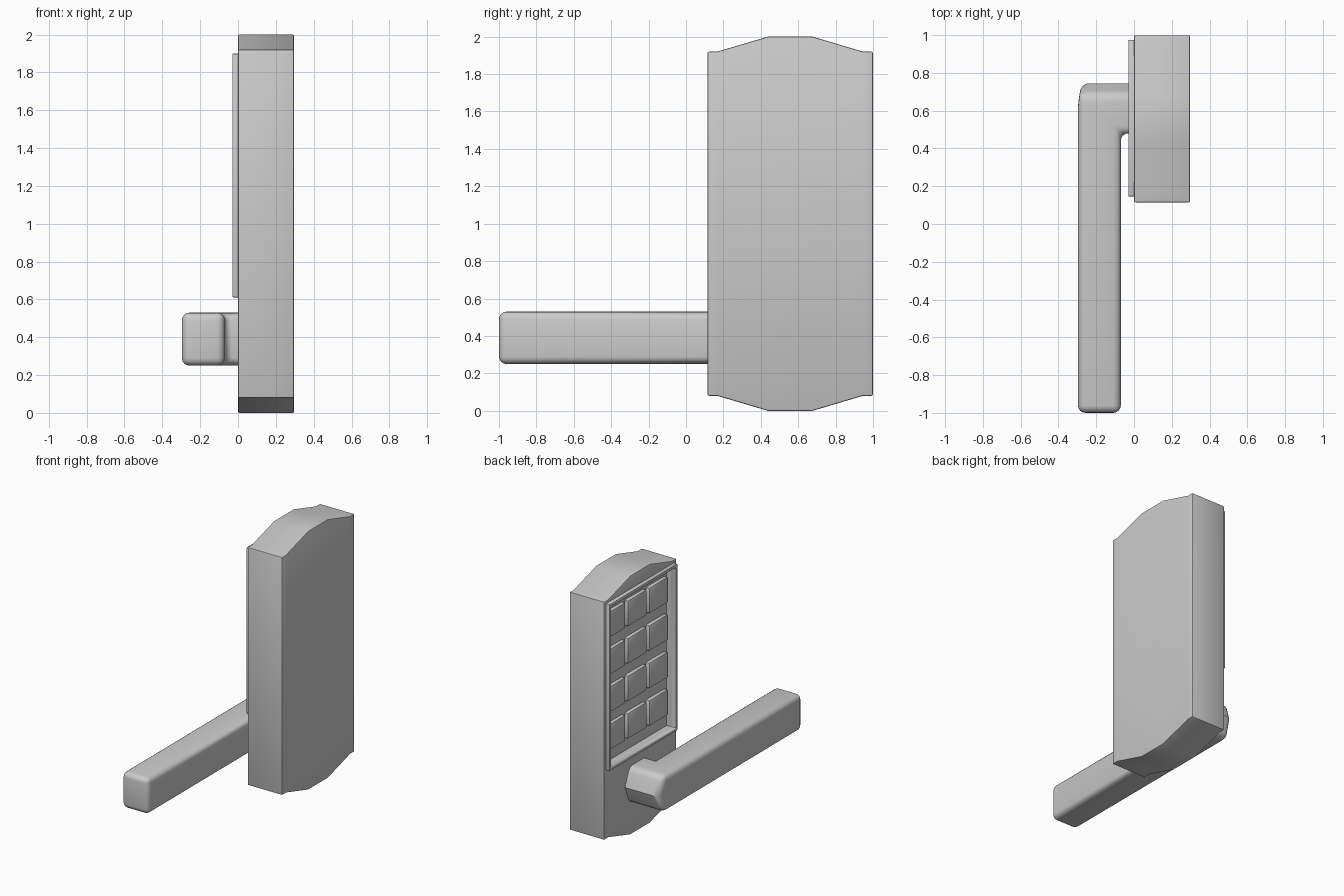
import bpy, bmesh, math

if "Cube" in bpy.data.objects:
    bpy.data.objects.remove(bpy.data.objects["Cube"], do_unlink=True)

grey = bpy.data.materials.new("satin grey")
grey.use_nodes = True
grey.diffuse_color = (0.6, 0.6, 0.6, 1)
grey.node_tree.nodes["Principled BSDF"].inputs["Base Color"].default_value = (0.6, 0.6, 0.6, 1)


def loft(name, rings):
    """Solid skinned through closed rings with equal point counts."""
    bm = bmesh.new()
    loops = [[bm.verts.new(p) for p in ring] for ring in rings]
    n = len(loops[0])
    for a, b in zip(loops, loops[1:]):
        for i in range(n):
            j = (i + 1) % n
            bm.faces.new((a[i], a[j], b[j], b[i]))
    bm.faces.new(loops[0])
    bm.faces.new(loops[-1])
    bmesh.ops.recalc_face_normals(bm, faces=bm.faces)
    mesh = bpy.data.meshes.new(name)
    bm.to_mesh(mesh)
    bm.free()
    mesh.materials.append(grey)
    obj = bpy.data.objects.new(name, mesh)
    bpy.context.collection.objects.link(obj)
    return obj


def box(name, x, y, z):
    rect = [(y[0], z[0]), (y[1], z[0]), (y[1], z[1]), (y[0], z[1])]
    return loft(name, [[(px, a, b) for a, b in rect] for px in x])


def activate(obj):
    bpy.ops.object.select_all(action='DESELECT')
    obj.select_set(True)
    bpy.context.view_layer.objects.active = obj


def bevel(obj, width, segments=2, angle=50):
    mod = obj.modifiers.new("rounded edges", 'BEVEL')
    mod.width, mod.segments = width, segments
    mod.limit_method = 'ANGLE'
    mod.angle_limit = math.radians(angle)
    activate(obj)
    bpy.ops.object.modifier_apply(modifier=mod.name)


def cut(obj, cutter):
    mod = obj.modifiers.new("pocket", 'BOOLEAN')
    mod.operation, mod.solver, mod.object = 'DIFFERENCE', 'EXACT', cutter
    activate(obj)
    bpy.ops.object.modifier_apply(modifier=mod.name)


def smooth(obj):
    activate(obj)
    bpy.ops.object.shade_smooth_by_angle(angle=math.radians(35))


# Housing: slab with a shallow peak at top and bottom
MID = 0.557
half = [(-0.442, 0.08), (-0.39, 0.08), (-0.12, 0), (0.12, 0), (0.39, 0.08), (0.442, 0.08)]
outline = [(MID + y, z) for y, z in half] + [(MID + y, 2 - z) for y, z in reversed(half)]
housing = loft("housing", [[(x, y, z) for y, z in outline] for x in (0, 0.297)])
bevel(housing, 0.008)

# Keypad surround, with a pocket sunk through it into the housing
surround = box("keypad_surround", (-0.03, 0.02), (0.145, 0.975), (0.61, 1.9))
pocket = box("pocket_cutter", (-0.1, 0.05), (0.165, 0.955), (0.635, 1.875))
cut(housing, pocket)
cut(surround, pocket)
bpy.data.objects.remove(pocket, do_unlink=True)
bevel(surround, 0.007)
smooth(housing)
smooth(surround)

# Keys: three columns by four rows
for row in range(4):
    for col in range(3):
        y = 0.56 + (col - 1) * 0.259
        z = 1.265 + (1.5 - row) * 0.29
        key = box(f"key_{row + 1}_{col + 1}", (0.022, 0.07),
                  (y - 0.115, y + 0.115), (z - 0.1, z + 0.1))
        bevel(key, 0.012)
        smooth(key)


# Lever: L-shaped bar whose elbow comes to a soft ridge at mid height
def lever_ring(z, corner_x, back_y):
    pts = [(-0.297, -1), (-0.07, -1), (-0.07, 0.48), (0.06, 0.48),
           (0.06, back_y), (corner_x, back_y), (-0.297, 0.62)]
    return [(x, y, z) for x, y in pts]


lever = loft("lever_handle", [lever_ring(0.25, -0.297, 0.69),
                              lever_ring(0.39, -0.28, 0.745),
                              lever_ring(0.53, -0.297, 0.69)])
bevel(lever, 0.04, 4)
smooth(lever)
